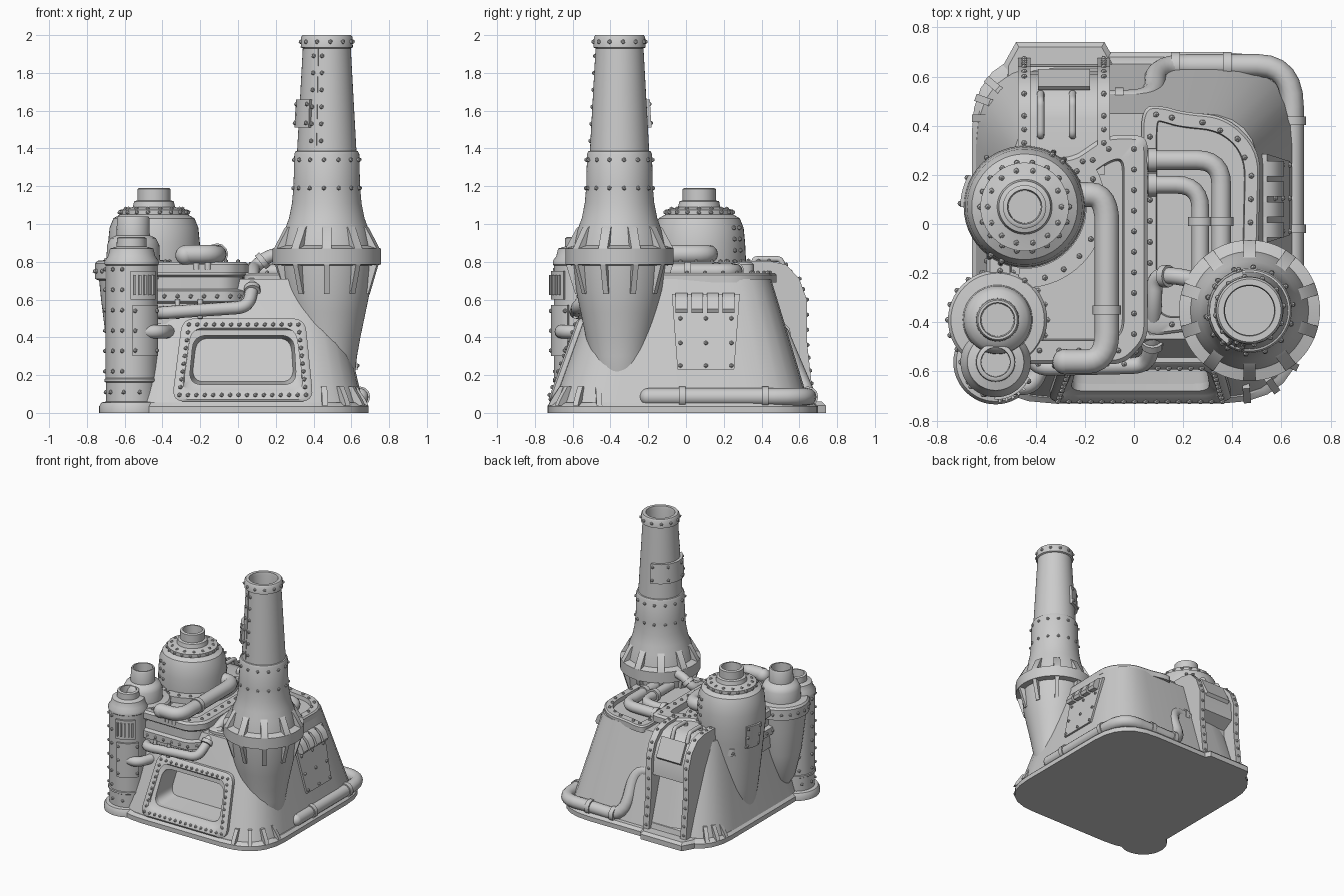
import bpy, bmesh
from math import sin, cos, pi, radians
from mathutils import Vector as V, Matrix

if "Cube" in bpy.data.objects:
    bpy.data.objects.remove(bpy.data.objects["Cube"])

RIVETS = []

def finish(name, bm):
    bmesh.ops.recalc_face_normals(bm, faces=bm.faces[:])
    me = bpy.data.meshes.new(name)
    bm.to_mesh(me)
    bm.free()
    ob = bpy.data.objects.new(name, me)
    bpy.context.collection.objects.link(ob)
    return ob

def loft(name, loops, ring=False, bm=None):
    """Bridge loops of equal length; caps the ends, or closes on itself if ring."""
    own = bm is None
    bm = bm or bmesh.new()
    vs = [[bm.verts.new(p) for p in l] for l in loops]
    n = len(vs[0])
    for a, b in zip(vs, vs[1:] + (vs[:1] if ring else [])):
        for i in range(n):
            j = (i + 1) % n
            bm.faces.new((a[i], a[j], b[j], b[i]))
    if not ring:
        bm.faces.new(vs[0])
        bm.faces.new(vs[-1])
    return finish(name, bm) if own else None

def fillet(pts, r, closed=True, n=6):
    pts = [V(p) for p in pts]
    out = []
    for i, p in enumerate(pts):
        if not closed and i in (0, len(pts) - 1):
            out.append(p)
            continue
        u, w = pts[i - 1] - p, pts[(i + 1) % len(pts)] - p
        a = p + u.normalized() * min(r, u.length * .49)
        b = p + w.normalized() * min(r, w.length * .49)
        out += [a * (1 - t) ** 2 + p * 2 * t * (1 - t) + b * t * t for t in [k / n for k in range(n + 1)]]
    return out

def inset(pts, d):
    """Inset a counter-clockwise 2D polygon."""
    pts, out = [V(p) for p in pts], []
    for i, p in enumerate(pts):
        e, f = (p - pts[i - 1]).normalized(), (pts[(i + 1) % len(pts)] - p).normalized()
        m, k = V((-e.y, e.x)), V((-f.y, f.x))
        out.append(p + (m + k) * d / (1 + m.dot(k)))
    return out

def at(pts, z):
    return [(p[0], p[1], z) for p in pts]

def rect(x0, x1, y0, y1):
    return [(x0, y0), (x1, y0), (x1, y1), (x0, y1)]

def lathe(name, prof, c, seg=48):
    ring = [(cos(2 * pi * i / seg), sin(2 * pi * i / seg)) for i in range(seg)]
    return loft(name, [[(c[0] + r * x, c[1] + r * y, z) for x, y in ring] for r, z in prof])

def polar(c, r, deg, z):
    return (c[0] + r * cos(radians(deg)), c[1] + r * sin(radians(deg)), z)

def pipe(name, pts, r, bend=.1):
    cu = bpy.data.curves.new(name, 'CURVE')
    cu.dimensions, cu.bevel_depth, cu.bevel_resolution, cu.use_fill_caps = '3D', r, 4, True
    path = fillet(pts, bend, False)
    sp = cu.splines.new('POLY')
    sp.points.add(len(path) - 1)
    for q, p in zip(sp.points, path):
        q.co = (*p, 1)
    ob = bpy.data.objects.new(name, cu)
    bpy.context.collection.objects.link(ob)
    bpy.ops.object.select_all(action='DESELECT')
    ob.select_set(True)
    bpy.context.view_layer.objects.active = ob
    bpy.ops.object.convert(target='MESH')

def collar(p, d, r, w=.035):
    p, d = V(p), V(d).normalized() * w / 2
    pipe("pipe_collar", [p - d, p + d], r)

def arc_panel(name, c, r0, r1, a0, a1, z0, z1, t=.015, n=10):
    loft(name, [[polar(c, r, a0 + (a1 - a0) * i / n, z) for r, z in
         ((r0 - .02, z0), (r0 + t, z0), (r1 + t, z1), (r1 - .02, z1))] for i in range(n + 1)])

def fins(name, c, prof, angs, w):
    bm = bmesh.new()
    for a in angs:
        t = V((-sin(radians(a)), cos(radians(a)), 0)) * w / 2
        pts = [V(polar(c, r, a, z)) for r, z in prof]
        loft("", [[p - t for p in pts], [p + t for p in pts]], bm=bm)
    finish(name, bm)

def rivet_ring(c, r, z, n, off=0):
    RIVETS.extend(polar(c, r, off + 360 * i / n, z) for i in range(n))

def rivet_col(c, r0, r1, a, z0, z1, n):
    for i in range(n):
        t = i / (n - 1)
        RIVETS.append(polar(c, r0 + (r1 - r0) * t, a, z0 + (z1 - z0) * t))

def rivet_path(pts, step, closed=True):
    pts = [V(p) for p in pts]
    for a, b in zip(pts, pts[1:] + (pts[:1] if closed else [])):
        n = max(1, round((b - a).length / step))
        RIVETS.extend(a.lerp(b, i / n) for i in range(n))

def front(x, z, d=0):
    return (x, -.71 + .362 * (z - .04) - d, z)

def side(y, z, d=0):
    return (.665 - .235 * (z - .04) + d, y, z)

# base plate and tapered body
loft("base_plate", [at(fillet(rect(-.66 + i, .69 - i, -.73 + i, .70 - i), .33), z)
                    for i, z in ((0, 0), (0, .035), (.02, .055))])
body = loft("body", [at(fillet(rect(-.645, .665, -.71, .655), .33), .04),
                     at(fillet(rect(-.5, .507, -.467, .45), .24), .71)])

# front window: cut recess plus riveted frame
def trap(g, d):
    k = .03 if g > .05 else 0
    b = [(-.35 + g, .06 + g), (.4 - g, .06 + g), (.355 - g + k, .5 - g), (-.295 + g - k, .5 - g)]
    return [front(p.x, p.y, d) for p in fillet(b, .07)]
cut = loft("window_cutter", [trap(.085, .1), trap(.085, 0), trap(.105, -.17)])
mod = body.modifiers.new("window", 'BOOLEAN')
mod.operation, mod.object, mod.solver = 'DIFFERENCE', cut, 'EXACT'
bpy.context.view_layer.objects.active = body
bpy.ops.object.modifier_apply(modifier="window")
bpy.data.objects.remove(cut)
loft("window_frame", [trap(0, -.01), trap(0, .02), trap(.012, .03), trap(.05, .03), trap(.06, .018),
                      trap(.09, .01), trap(.09, -.02)], ring=True)
rivet_path([front(*p, .032) for p in ((-.31, .095), (.36, .095), (.32, .468), (-.26, .468))], .045)

# raised left deck with flange and rim
deck = [(-.6, -.57), (-.04, -.57), (.055, -.47), (.055, .36), (-.12, .36), (-.25, .27), (-.6, .27)]
def dk(i, z, r=.05):
    return at(fillet(inset(deck, i), r), z)
loft("deck", [dk(.03, .47), dk(.03, .58), dk(0, .59), dk(0, .645), dk(.03, .655), dk(.03, .72),
              dk(.015, .73), dk(.015, .755)])
loft("deck_rim", [dk(0, .74), dk(0, .785), dk(.015, .8), dk(.095, .8), dk(.105, .74)], ring=True)
rivet_path(at(inset(deck, .055), .802), .08)
rivet_path(at(inset(deck, .0), .617), .07)

# right deck rim
rd = [(.03, -.46), (.5, -.4), (.515, .3), (.38, .44), (.2, .455), (.12, .48), (.03, .48)]
def rk(i, z):
    return at(fillet(inset(rd, i), .09), z)
loft("right_deck_rim", [rk(0, .69), rk(0, .73), rk(.01, .74), rk(.06, .74), rk(.065, .7)], ring=True)
rivet_path(at(fillet(inset(rd, .035), .09, n=1), .742), .09)

# chimney
CH = (.47, -.352)
lathe("chimney", [(.13, .15), (.15, .21), (.16, .3), (.178, .4), (.205, .53), (.23, .65), (.242, .78), (.287, .785),
                  (.287, .87), (.24, .885), (.222, .97), (.2, 1.03), (.184, 1.11), (.176, 1.2), (.172, 1.37),
                  (.165, 1.385), (.157, 1.387), (.127, 1.93), (.138, 1.935), (.136, 1.99), (.128, 2), (.104, 2),
                  (.1, 1.98), (.1, 1.75)], CH, 64)
fins("chimney_upper_fins", CH, [(.19, .87), (.286, .87), (.226, .98), (.19, 1)], range(18, 378, 36), .05)
fins("chimney_lower_fins", CH, [(.2, .64), (.235, .63), (.283, .785), (.2, .785)], range(18, 378, 36), .03)
for r, z, n in ((.175, 1.34, 14), (.178, 1.19, 14), (.139, 1.965, 12)):
    rivet_ring(CH, r, z, n, 8)
arc_panel("chimney_seam", CH, .156, .128, 247, 250, 1.39, 1.93, .004)
for a in (238, 259):
    rivet_col(CH, .157, .131, a, 1.44, 1.89, 6)
arc_panel("chimney_panel", CH, .152, .143, 100, 236, 1.51, 1.66, .02)
for a in (105, 145, 190, 230):
    rivet_col(CH, .172, .164, a, 1.535, 1.635, 2)

# large tank with deck rim around it
T1 = (-.445, .07)
lathe("large_tank", [(.15, .05), (.175, .15), (.195, .3), (.215, .48), (.235, .68), (.248, .8), (.243, .9), (.235, .98),
                     (.215, 1.03), (.18, 1.05), (.18, 1.075), (.13, 1.085), (.112, 1.09), (.105, 1.12), (.088, 1.125),
                     (.088, 1.185), (.08, 1.19), (.07, 1.19), (.066, 1.1)], T1)
rivet_ring(T1, .15, 1.08, 14)
rivet_ring(T1, .182, 1.062, 18)
arc_panel("tank_deck_rim", T1, .27, .27, -95, 40, .73, .8, .06, 24)
RIVETS.extend(polar(T1, .3, a, .802) for a in range(-90, 40, 16))
for a in (235, 247, 50, 62):
    rivet_col(T1, .25, .24, a, .8, .98, 4)
arc_panel("tank_panel", T1, .225, .247, 150, 180, .64, .82)
for a in (153, 177):
    rivet_col(T1, .242, .262, a, .66, .8, 3)

# medium tank
T2 = (-.555, -.39)
lathe("medium_tank", [(.05, .12), (.1, .2), (.145, .4), (.17, .6), (.18, .7), (.202, .71), (.202, .79), (.19, .805),
                      (.142, .81), (.138, .89), (.12, .925), (.088, .94), (.086, 1.03), (.08, 1.04), (.07, 1.04),
                      (.066, .93)], T2)
rivet_ring(T2, .203, .75, 20)

# front corner cylinder with vents and hatch
T3 = (-.563, -.562)
lathe("corner_cylinder", [(.172, 0), (.172, .035), (.16, .055), (.135, .06), (.135, .16), (.143, .165), (.143, .18),
                          (.138, .185), (.138, .78), (.143, .785), (.143, .805), (.125, .83), (.115, .87), (.08, .88),
                          (.078, .925), (.07, .93), (.06, .93), (.058, .86)], T3)
for a in (135, 180, 225, 249):
    rivet_col(T3, .141, .141, a, .22, .76, 6)
rivet_ring(T3, .137, .11, 10)
arc_panel("vent_panel", T3, .138, .138, 268, 325, .6, .75)
for k in range(5):
    arc_panel("vent_slat", T3, .15, .15, 274 + k * 10, 278 + k * 10, .625, .73)
arc_panel("hatch_panel", T3, .138, .138, 272, 335, .3, .57)
for a in (277, 330):
    rivet_col(T3, .155, .155, a, .33, .54, 3)

# rear pod: channel with recess, side frames, foot
def slab(name, prof, x0, x1):
    loft(name, [[(x, y, z) for y, z in prof] for x in (x0, x1)])
slab("rear_pod", [(.2, 0), (.2, .785), (.43, .785), (.5, .765), (.57, .7), (.61, .61), (.62, .47), (.53, .42),
                  (.54, .17), (.64, .1), (.66, 0)], -.45, -.12)
edge = [(.33, .805), (.44, .805), (.53, .785), (.6, .71), (.64, .6), (.642, .36), (.68, .02)]
for x in (-.447, -.123):
    slab("pod_side_frame", [(.3, .02), (.3, .805)] + edge[1:], x - .025, x + .025)
    rivet_path([(x, *p) for p in edge], .07, False)
foot = [(-.53, .5), (-.07, .5), (-.07, .65), (-.12, .74), (-.48, .74), (-.53, .65)]
loft("pod_foot", [at(foot, 0), at(foot, .04), at(inset(foot, .02), .06)])
for x in (-.38, -.25):
    pipe("pod_handle", [(x, .36, .77), (x, .36, .815), (x, .5, .815), (x, .53, .74)], .015, .02)
slab("pod_plate", [(.545, .745), (.56, .76), (.63, .62), (.61, .6)], -.39, -.18)

# side vent panel with louvers
def quad(d):
    return [side(-.045, .23, d), side(.255, .23, d), side(.285, .63, d), side(-.075, .63, d)]
loft("side_vent_panel", [quad(-.02), quad(.015)])
for k in range(4):
    y = -.055 + k * .083
    loft("louver", [[side(yy, z, d) for z, d in ((.635, 0), (.63, .03), (.6, .055), (.55, .065), (.53, .05), (.53, 0))]
                    for yy in (y, y + .062)])
for y in (-.03, .105, .24):
    RIVETS.extend(side(y, z, .017) for z in (.25, .37, .5))

# pipes
pipe("ground_pipe", [(-.14, .5, .42), (.085, .5, .42), (.085, .645, .08), (.36, .645, .085), (.645, .645, .085),
                     (.645, .3, .085), (.645, -.2, .085)], .046, .17)
for p, d in (((.17, .645, .085), (1, 0, 0)), ((.38, .645, .085), (1, 0, 0)), ((.645, .42, .085), (0, 1, 0)),
             ((.645, -.02, .085), (0, 1, 0)), ((-.06, .5, .42), (1, 0, 0))):
    collar(p, d, .055)
pipe("deck_pipe", [(-.25, .12, .84), (-.11, .12, .84), (-.11, -.56, .84), (-.28, -.56, .84)], .05, .12)
collar((-.11, -.35, .84), (0, 1, 0), .058)
for name, p, r in (("ground_pipe_end", (.645, -.2, .085), .045), ("deck_pipe_end", (-.28, -.56, .835), .052)):
    bpy.ops.mesh.primitive_uv_sphere_add(segments=20, ring_count=10, radius=r, location=p)
    bpy.context.object.name = name
for x in (-.22, -.16):
    pipe("deck_pipe_foot", [(x, -.56, .76), (x, -.56, .84)], .018)
pipe("outer_twin_pipe", [(.02, .26, .75), (.355, .26, .75), (.355, -.2, .75)], .04)
pipe("inner_twin_pipe", [(.02, .16, .75), (.27, .16, .75), (.27, -.2, .75)], .036)
for x in (.27, .355):
    collar((x, .01, .75), (0, 1, 0), .05)
for y in (.26, .16):
    collar((.075, y, .75), (1, 0, 0), .048)
pipe("front_pipe", [(-.42, -.5, .53), (-.4, -.585, .53), (.05, -.575, .56), (.075, -.49, .65), (.08, -.32, .75),
                    (.085, -.21, .77), (.17, -.21, .84), (.3, -.24, .84)], .034, .06)
collar((.075, -.49, .65), (0, 1, .75), .044, .03)
collar((.13, -.212, .805), (.085, 0, .07), .046, .03)
pipe("elbow_pipe", [(-.5, -.66, .43), (-.41, -.66, .43), (-.37, -.55, .43)], .036, .06)
for x in (-.32, -.2):
    pipe("pipe_hanger", [(x, -.585, .5), (x, -.57, .6)], .014)

# buttress fins at body corners
wedge = [(.1, .04), (.25, .04), (.235, .07), (.19, .14), (.1, .14)]
fins("right_corner_fins", (.44, -.48), wedge, (-85, -55, -25, 5), .03)
fins("left_corner_fins", (-.41, .43), wedge, (140, 160, 180), .03)

# all rivets
bm = bmesh.new()
for p in RIVETS:
    bmesh.ops.create_icosphere(bm, subdivisions=1, radius=.0125, matrix=Matrix.Translation(p))
finish("rivets", bm)

bpy.ops.object.select_all(action='SELECT')
bpy.context.view_layer.objects.active = body
bpy.ops.object.shade_smooth_by_angle(angle=radians(38))
